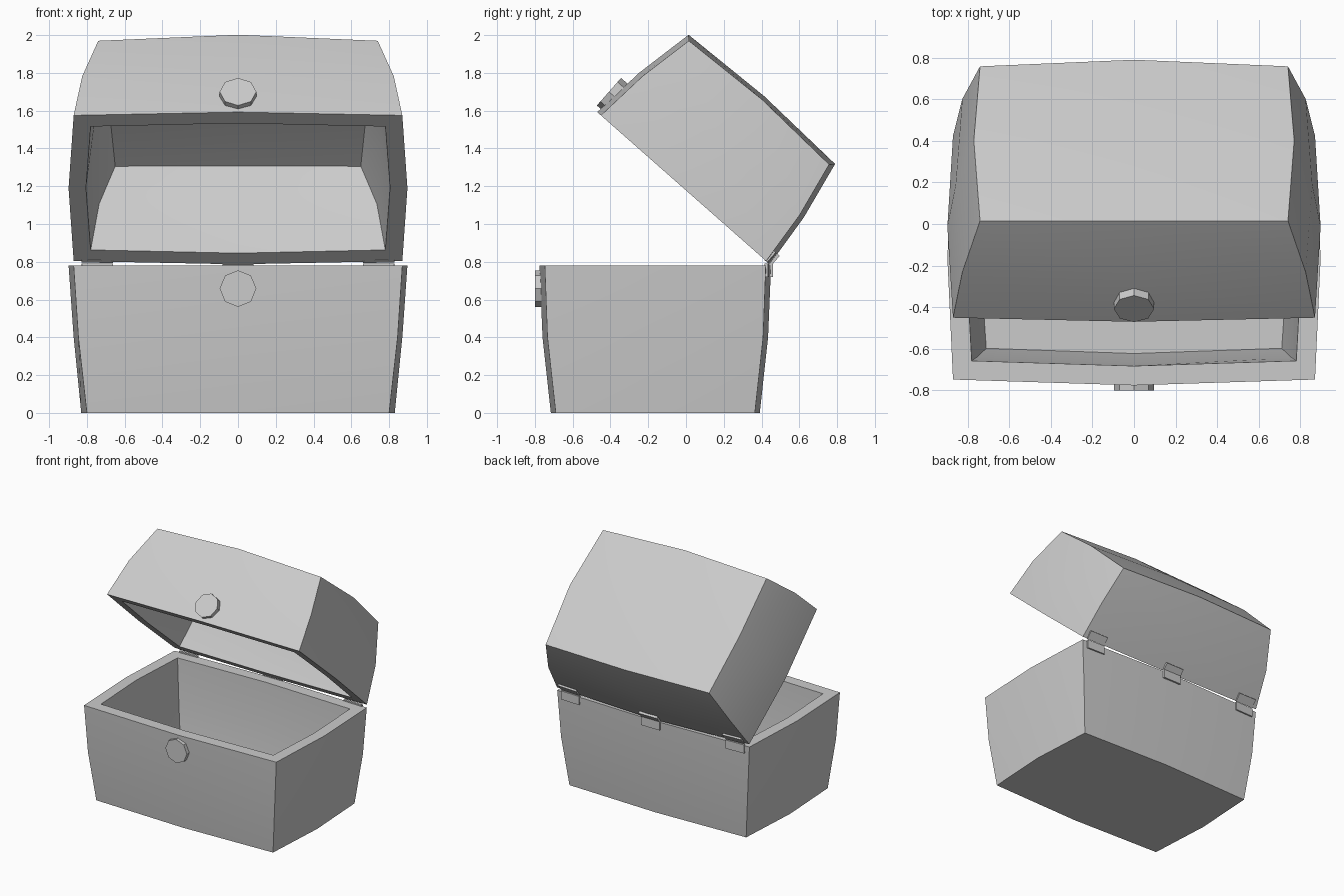
import bpy, bmesh, math
from mathutils import Matrix

if "Cube" in bpy.data.objects:
    bpy.data.objects.remove(bpy.data.objects["Cube"])

def finish(name, bm, matrix):
    bmesh.ops.recalc_face_normals(bm, faces=bm.faces)
    bm.transform(matrix)
    me = bpy.data.meshes.new(name)
    bm.to_mesh(me)
    bm.free()
    ob = bpy.data.objects.new(name, me)
    bpy.context.collection.objects.link(ob)
    bpy.ops.object.select_all(action='DESELECT')
    bpy.context.view_layer.objects.active = ob
    ob.select_set(True)
    bpy.ops.object.shade_smooth_by_angle(angle=math.radians(30))
    return ob

def shell(name, rings, cap_first, cap_last, matrix):
    """Bowed box shell; ring = corner x, mid x, corner y, mid y, corner z, mid z."""
    bm = bmesh.new()
    loops = []
    for cx, mx, cy, my, cz, mz in rings:
        pts = [(-cx, -cy, cz), (0, -my, mz), (cx, -cy, cz), (mx, 0, mz),
               (cx, cy, cz), (0, my, mz), (-cx, cy, cz), (-mx, 0, mz)]
        loops.append([bm.verts.new(p) for p in pts])
    for a, b in zip(loops, loops[1:]):
        for i in range(8):
            j = (i + 1) % 8
            bm.faces.new((a[i], a[j], b[j], b[i]))
    # each cap is four quads around a centre point
    for lp, z in ((loops[0], cap_first), (loops[-1], cap_last)):
        c = bm.verts.new((0, 0, z))
        for i in range(0, 8, 2):
            bm.faces.new((lp[i - 1], lp[i], lp[i + 1], c))
    return finish(name, bm, matrix)

def disc(name, matrix):
    bm = bmesh.new()
    bmesh.ops.create_cone(bm, cap_ends=True, segments=8, radius1=0.097,
                          radius2=0.097, depth=0.05,
                          matrix=Matrix.Rotation(math.pi / 2, 4, 'X'))
    return finish(name, bm, matrix)

def plate(name, size, matrix):
    bm = bmesh.new()
    bmesh.ops.create_cube(bm, size=1, matrix=Matrix.Diagonal((*size, 1)))
    return finish(name, bm, matrix)

T = Matrix.Translation
base_m = T((0, -0.1625, 0))
hinge_m = T((0, 0.44, 0.79)) @ Matrix.Rotation(math.radians(-41.4), 4, 'X')
lid_m = hinge_m @ T((0, -0.604, 0))

# chest body: outside up, over the rim, inside down to the floor
shell("chest_body", [
    (0.80, 0.83, 0.527, 0.553, 0, 0),
    (0.845, 0.87, 0.571, 0.597, 0.40, 0.40),
    (0.87, 0.897, 0.585, 0.613, 0.78, 0.78),
    (0.78, 0.807, 0.495, 0.52, 0.78, 0.78),
    (0.757, 0.78, 0.48, 0.507, 0.40, 0.40),
    (0.71, 0.74, 0.435, 0.46, 0.09, 0.09)], 0, 0.09, base_m)

# lid, swung open around the hinge line
shell("lid", [
    (0.74, 0.77, 0.495, 0.517, 0.604, 0.627),
    (0.825, 0.857, 0.555, 0.580, 0.30, 0.305),
    (0.87, 0.897, 0.583, 0.609, 0, 0),
    (0.78, 0.805, 0.494, 0.52, 0, 0),
    (0.735, 0.765, 0.465, 0.49, 0.30, 0.305),
    (0.65, 0.68, 0.405, 0.43, 0.512, 0.535)], 0.648, 0.556, lid_m)

# latch discs
disc("body_latch", T((0, -0.775, 0.658)))
disc("lid_latch", hinge_m @ T((0, -1.213, 0.122)))

# hinges: one leaf on the body and one on the lid, following the bowed back
for side, label in ((-1, "left"), (0, "middle"), (1, "right")):
    x, dy = side * 0.745, -0.025 * abs(side)
    turn = Matrix.Rotation(-side * 0.032, 4, 'Z')
    size = (0.165, 0.018, 0.07)
    plate(label + "_hinge_body_leaf", size, T((x, 0.452 + dy, 0.755)) @ turn)
    plate(label + "_hinge_lid_leaf", size, hinge_m @ T((x, 0.006 + dy, 0.033)) @ turn)
